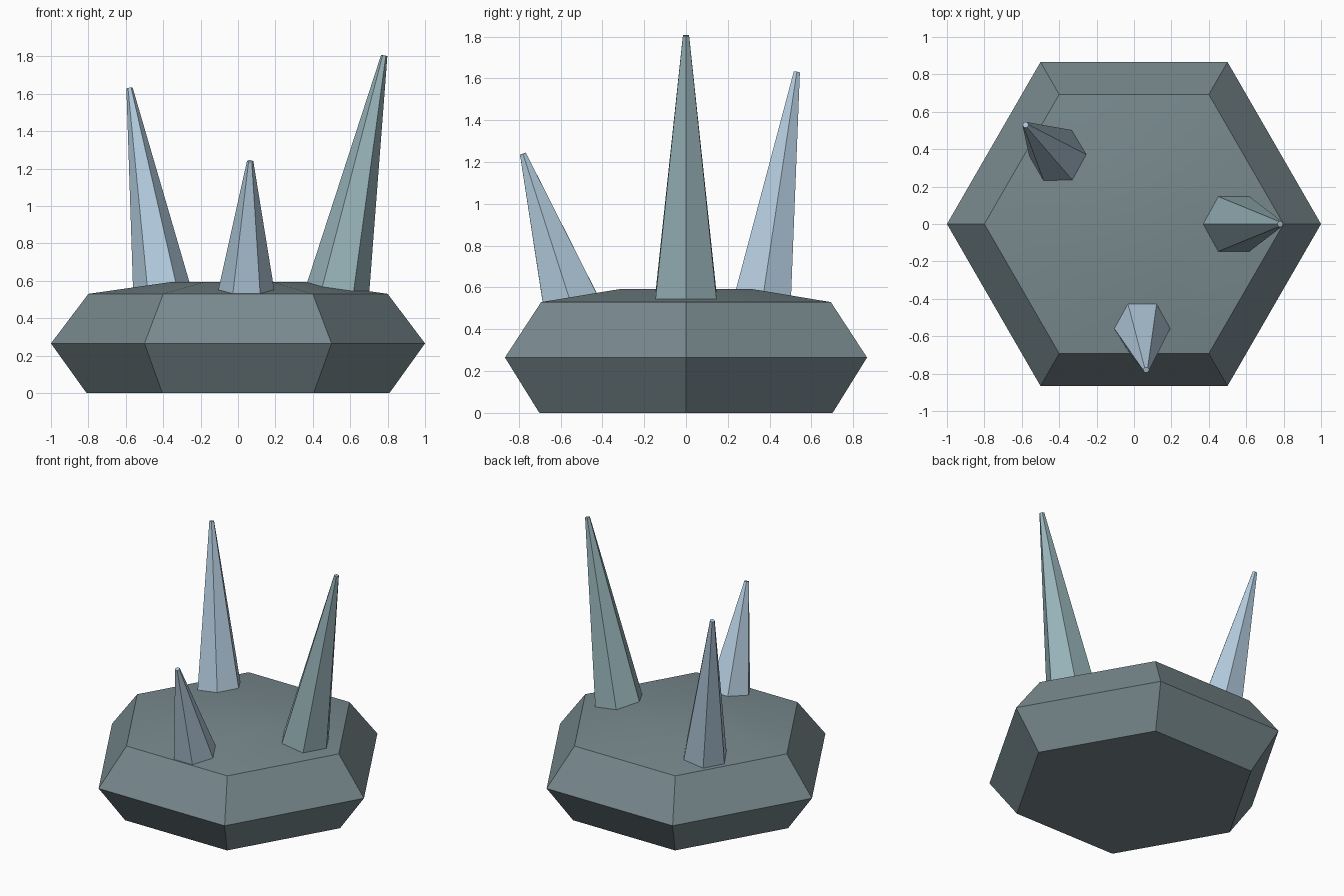
import bpy
import bmesh
import math
from mathutils import Vector

cube = bpy.data.objects.get("Cube")
if cube:
    bpy.data.objects.remove(cube, do_unlink=True)


def material(name, rgb):
    mat = bpy.data.materials.new(name)
    mat.use_nodes = True
    color = (*rgb, 1.0)
    mat.diffuse_color = color
    mat.node_tree.nodes["Principled BSDF"].inputs["Base Color"].default_value = color
    return mat


STONE = material("slate grey", (0.188, 0.25, 0.27))
TEAL = material("pale teal", (0.314, 0.456, 0.491))
ICE = material("ice blue", (0.445, 0.591, 0.716))


def hex_ring(bm, center, radius, u, v):
    """Six vertices around a center, in the plane of u and v."""
    angles = [math.radians(60 * i) for i in range(6)]
    return [bm.verts.new(center + radius * (math.cos(a) * u + math.sin(a) * v))
            for a in angles]


def loft(name, rings, u, v, mat):
    """Closed six-sided solid through (center, radius) rings."""
    bm = bmesh.new()
    loops = [hex_ring(bm, c, r, u, v) for c, r in rings]
    for low, high in zip(loops, loops[1:]):
        for i in range(6):
            j = (i + 1) % 6
            bm.faces.new((low[i], low[j], high[j], high[i]))
    bm.faces.new(loops[0][::-1])
    bm.faces.new(loops[-1])
    bmesh.ops.recalc_face_normals(bm, faces=bm.faces)
    mesh = bpy.data.meshes.new(name)
    bm.to_mesh(mesh)
    bm.free()
    mesh.materials.append(mat)
    obj = bpy.data.objects.new(name, mesh)
    bpy.context.collection.objects.link(obj)
    return obj


X, Y = Vector((1, 0, 0)), Vector((0, 1, 0))

# Faceted rock base with a very shallow crown
profile = [(0, 0.81), (0.265, 1.0), (0.53, 0.8), (0.593, 0.36)]
base = loft("rock_base", [(Vector((0, 0, z)), r) for z, r in profile], X, Y, STONE)
bpy.ops.object.select_all(action="DESELECT")
base.select_set(True)
bpy.context.view_layer.objects.active = base
bpy.ops.object.shade_smooth_by_angle(angle=math.radians(30))


def spike(name, foot, tip, radius, mat):
    """Tapered spike, its foot sunk slightly into the rock."""
    foot, tip = Vector(foot), Vector(tip)
    axis = (tip - foot).normalized()
    u = (X - axis * X.dot(axis)).normalized()
    v = axis.cross(u)
    sunk = foot - axis * 0.05
    grow = 1 + 0.05 / (tip - foot).length
    loft(name, [(sunk, radius * grow), (tip, 0.017)], u, v, mat)


# Three outward leaning spikes
spike("tall_spike", (0.537, 0, 0.567), (0.782, 0, 1.805), 0.167, TEAL)
spike("middle_spike", (-0.41, 0.37, 0.567), (-0.58, 0.53, 1.63), 0.152, ICE)
spike("short_spike", (0.045, -0.56, 0.553), (0.065, -0.78, 1.24), 0.148, ICE)
